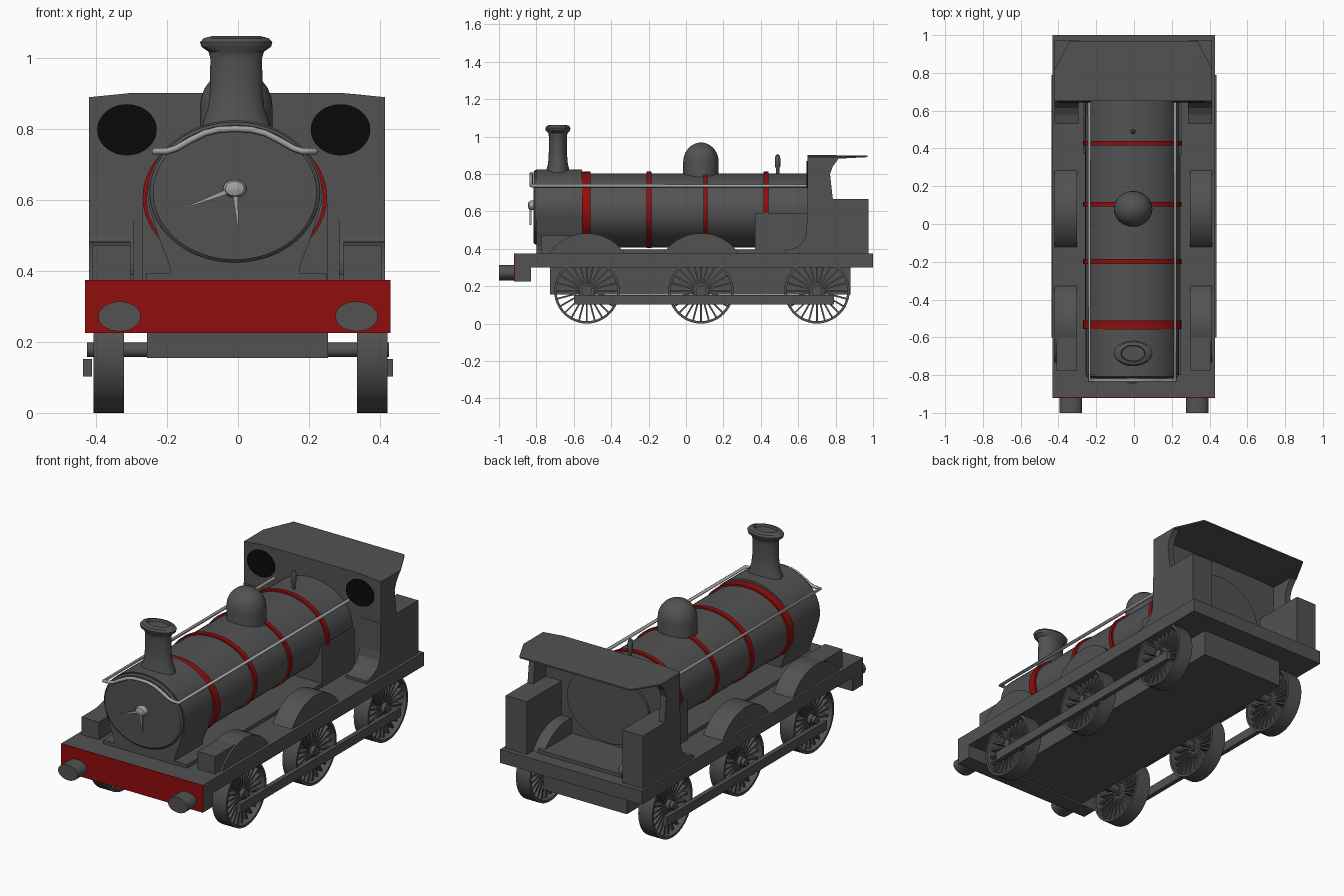
import bpy, bmesh, math
from mathutils import Matrix, Vector

if "Cube" in bpy.data.objects:
    bpy.data.objects.remove(bpy.data.objects["Cube"])


def material(name, rgb):
    m = bpy.data.materials.new(name)
    m.diffuse_color = (*rgb, 1)
    m.use_nodes = True
    m.node_tree.nodes["Principled BSDF"].inputs["Base Color"].default_value = m.diffuse_color
    return m


GREY = material("dark grey", (0.085, 0.085, 0.085))
RED = material("red", (0.28, 0.004, 0.004))
STEEL = material("light steel", (0.36, 0.36, 0.36))
BLACK = material("black", (0.003, 0.003, 0.003))
CX = -0.009  # boiler centre line


def finish(name, bm, mat, smooth=False):
    bmesh.ops.recalc_face_normals(bm, faces=bm.faces)
    me = bpy.data.meshes.new(name)
    bm.to_mesh(me)
    bm.free()
    me.materials.append(mat)
    ob = bpy.data.objects.new(name, me)
    bpy.context.collection.objects.link(ob)
    if smooth:
        bpy.ops.object.select_all(action='DESELECT')
        ob.select_set(True)
        bpy.context.view_layer.objects.active = ob
        bpy.ops.object.shade_smooth_by_angle(angle=math.radians(35))
    return ob


def add_box(bm, x, y, z, mat=Matrix()):
    size = Matrix.Diagonal((x[1] - x[0], y[1] - y[0], z[1] - z[0], 1))
    mid = Matrix.Translation([(a + b) / 2 for a, b in (x, y, z)])
    bmesh.ops.create_cube(bm, size=1, matrix=mat @ mid @ size)


def box(name, x, y, z, mat=GREY):
    bm = bmesh.new()
    add_box(bm, x, y, z)
    return finish(name, bm, mat)


def prism(name, pts, axis, a, b, mat=GREY, smooth=False):
    """Extrude a profile along x (points y,z), y (points x,z) or z (points x,y)."""
    put = {'x': lambda p, d: (d, *p), 'y': lambda p, d: (p[0], d, p[1]),
           'z': lambda p, d: (*p, d)}[axis]
    bm = bmesh.new()
    f = bm.faces.new([bm.verts.new(put(p, a)) for p in pts])
    ext = bmesh.ops.extrude_face_region(bm, geom=[f])
    shift = Vector(put((0, 0), b - a))
    bmesh.ops.translate(bm, vec=shift, verts=[v for v in ext['geom'] if isinstance(v, bmesh.types.BMVert)])
    return finish(name, bm, mat, smooth)


def add_lathe(bm, profile, place, n=48, closed=False):
    """Spin (radius, height) points round local z, capping open ends."""
    rings = [[bm.verts.new(place @ Vector((r * math.cos(t), r * math.sin(t), h)))
              for t in (2 * math.pi * i / n for i in range(n))] for r, h in profile]
    pairs = list(zip(rings, rings[1:]))
    if closed:
        pairs.append((rings[-1], rings[0]))
    for p, q in pairs:
        for i in range(n):
            j = (i + 1) % n
            bm.faces.new((p[i], p[j], q[j], q[i]))
    if not closed:
        bm.faces.new(rings[0])
        bm.faces.new(rings[-1])


def lathe(name, profile, loc, sx=1, sy=1, axis='z', mat=GREY, closed=False):
    rot = {'z': Matrix(), 'y': Matrix.Rotation(-math.pi / 2, 4, 'X'),
           'x': Matrix.Rotation(math.pi / 2, 4, 'Y')}[axis]
    bm = bmesh.new()
    add_lathe(bm, profile, Matrix.Translation(loc) @ rot @ Matrix.Diagonal((sx, sy, 1, 1)), 48, closed)
    return finish(name, bm, mat, True)


def tube(name, pts, radius, mat):
    cu = bpy.data.curves.new(name, 'CURVE')
    cu.dimensions = '3D'
    cu.bevel_depth = radius
    cu.bevel_resolution = 2
    cu.use_fill_caps = True
    sp = cu.splines.new('POLY')
    sp.points.add(len(pts) - 1)
    for p, c in zip(sp.points, pts):
        p.co = (*c, 1)
    cu.materials.append(mat)
    bpy.context.collection.objects.link(bpy.data.objects.new(name, cu))


# Footplate, frames and front beam
box("footplate", (-0.432, 0.43), (-0.90, 1.0), (0.30, 0.375))
box("chassis", (-0.256, 0.254), (-0.727, 0.88), (0.155, 0.30))
box("boiler_bed", (-0.26, 0.25), (-0.80, 0.93), (0.375, 0.395))
box("buffer_beam", (-0.432, 0.43), (-0.915, -0.83), (0.225, 0.375))
box("beam_front", (-0.432, 0.43), (-0.92, -0.915), (0.225, 0.375), RED)
for s in (-1, 1):
    lathe("buffer", [(1, 0), (1, 0.085)], (s * 0.334, -1, 0.272), 0.06, 0.042, 'y')

# Boiler, smokebox and firebox
lathe("boiler", [(1, -0.56), (1, 0.69)], (CX, 0, 0.605), 0.25, 0.198, 'y')
lathe("smokebox", [(1, -0.80), (1, -0.555)], (CX, 0, 0.62), 0.246, 0.205, 'y')
lathe("smokebox_door", [(0.96, -0.815), (1, -0.808), (1, -0.79)], (CX, 0, 0.622), 0.24, 0.198, 'y')
half = [(0.182, 0.375), (0.183, 0.41), (0.195, 0.445), (0.213, 0.49), (0.235, 0.56)]
prism("smokebox_saddle", [(CX + x, z) for x, z in half] + [(CX - x, z) for x, z in half[::-1]],
      'y', -0.80, -0.555)
box("firebox", (CX - 0.251, CX + 0.251), (0.37, 0.66), (0.375, 0.595))
for y0, y1 in ((-0.555, -0.51), (-0.212, -0.185), (0.093, 0.116), (0.415, 0.44)):
    lathe("boiler_band", [(1, y0), (1, y1)], (CX, 0, 0.608), 0.26, 0.204, 'y', RED)
# wider firebox flank hides the lower half of the rear band
box("firebox_flank", (CX - 0.262, CX + 0.262), (0.37, 0.66), (0.375, 0.59))

# Chimney, dome and whistle
lathe("chimney", [(0.1, 0.79), (0.092, 0.825), (0.079, 0.86), (0.074, 0.91), (0.073, 1.0),
                  (0.078, 1.018), (0.098, 1.032), (0.102, 1.045), (0.092, 1.056), (0.065, 1.063),
                  (0.06, 1.05)], (CX + 0.004, -0.685, 0), 1, 0.66)
dome = [(0.102, 0.75), (0.102, 0.865)]
dome += [(0.102 * math.cos(t), 0.865 + 0.103 * math.sin(t))
         for t in (math.radians(a) for a in (15, 30, 45, 60, 72, 82, 88))]
lathe("dome", dome, (CX + 0.004, 0.08, 0), 1, 0.93)
lathe("whistle", [(0.009, 0.78), (0.009, 0.83), (0.014, 0.84), (0.014, 0.885), (0.01, 0.9), (0.004, 0.905)],
      (-0.005, 0.49, 0))

# Handrail looping round the front, and door handles
arc = [(0.227, 0.737), (0.19, 0.738), (0.165, 0.746), (0.125, 0.769), (0.085, 0.789), (0.045, 0.799)]
front = [(CX - x, -0.828, z) for x, z in arc] + [(CX, -0.828, 0.801)] + \
        [(CX + x, -0.828, z) for x, z in arc[::-1]]
tube("handrail", [(CX - 0.227, 0.65, 0.737)] + front + [(CX + 0.227, 0.65, 0.737)], 0.009, STEEL)
lathe("door_knob", [(0.3, -0.845), (0.8, -0.84), (1, -0.83), (1, -0.81)], (CX, 0, 0.632), 0.033, 0.025, 'y', STEEL)
for x, z in ((-0.135, 0.584), (0.0, 0.527)):
    d = Vector((x - CX, 0, z - 0.632))
    side = Vector((d.z, 0, -d.x)).normalized()
    base, tip = Vector((CX, 0, 0.632)), Vector((x, 0, z))
    pts = [base + side * 0.008, tip + side * 0.002, tip - side * 0.002, base - side * 0.008]
    prism("door_handle", [(p.x, p.z) for p in pts], 'y', -0.836, -0.826, STEEL)

# Cab front sheet, windows and roof
L, R = -0.42, 0.414
prism("cab_front", [(L, 0.375), (R, 0.375), (R, 0.888), (0.29, 0.90), (-0.30, 0.90), (L, 0.888)],
      'y', 0.65, 0.675)
for x in (-0.313, 0.289):
    lathe("cab_window", [(1, 0.644), (1, 0.652)], (x, 0, 0.798), 0.084, 0.072, 'y', BLACK)
bm = bmesh.new()
roof = [(L, 0.65, 0.89), (-0.30, 0.65, 0.902), (0.29, 0.65, 0.902), (R, 0.65, 0.89),
        (R, 0.82, 0.89), (0.335, 0.97, 0.898), (-0.34, 0.97, 0.898), (L, 0.82, 0.89)]
top = [bm.verts.new(p) for p in roof]
low = [bm.verts.new((x, y, z - 0.008)) for x, y, z in roof]
for v in (top, low):
    for ids in ((0, 1, 6, 7), (1, 2, 5, 6), (2, 3, 4, 5)):
        bm.faces.new([v[i] for i in ids])
for i in range(8):
    j = (i + 1) % 8
    bm.faces.new((top[i], top[j], low[j], low[i]))
finish("cab_roof", bm, GREY)

# Cab sides, bunkers and swept lower fronts
sheet = [(0.65, 0.375), (0.79, 0.375), (0.785, 0.667), (0.77, 0.80), (0.785, 0.84), (0.82, 0.888), (0.65, 0.888)]
sweep = [(0.66, 0.375), (0.66, 0.663), (0.648, 0.663), (0.645, 0.50), (0.638, 0.46),
         (0.615, 0.425), (0.58, 0.403), (0.53, 0.39), (0.53, 0.375)]
for outer, inner, s in ((L, -0.295, 1), (R, 0.285, -1)):
    prism("cab_side", sheet, 'x', outer, outer + s * 0.035)
    box("bunker", sorted((outer, inner)), (0.66, 0.975), (0.375, 0.665))
    prism("cab_sweep", sweep, 'x', outer, inner)


# Wheel splashers and front boxes
def arch(yc, steps=20):
    a0 = math.asin(0.135 / 0.243)
    return [(yc + 0.243 * math.cos(a), 0.24 + 0.243 * math.sin(a))
            for a in (a0 + (math.pi - 2 * a0) * i / steps for i in range(steps + 1))]


for s in (-1, 1):
    for yc in (-0.53, 0.08):
        prism("splasher", arch(yc), 'x', s * 0.30 - 0.003, s * 0.417 - 0.003, GREY, True)
    prism("cab_splasher", [p for p in arch(0.72) if p[0] > 0.66] + [(0.66, 0.375)],
          'x', s * 0.22, s * 0.31)
    box("front_box", sorted((s * 0.30 - 0.003, s * 0.407 - 0.003)), (-0.775, -0.57), (0.375, 0.472))

# Wheels with spokes, axles and coupling rods
WX, WR = 0.007, 0.175
for yc in (-0.53, 0.08, 0.70):
    lathe("axle", [(0.021, -0.425), (0.021, 0.425)], (0, yc, 0.178), axis='x')
    for s in (-1, 1):
        hub = Vector((WX + s * 0.372, yc, WR))
        lathe("wheel_rim", [(WR, -0.043), (WR, 0.043), (0.162, 0.043), (0.162, -0.043)],
              hub, axis='x', closed=True)
        lathe("wheel_hub", [(0.028, -0.04), (0.028, 0.04)], hub, axis='x')
        bm = bmesh.new()
        for k in range(24):
            turn = Matrix.Translation(hub) @ Matrix.Rotation(2 * math.pi * k / 24, 4, 'X')
            add_box(bm, (-0.02, 0.02), (-0.0045, 0.0045), (0.02, 0.166), turn)
        finish("wheel_spokes", bm, GREY)
for s in (-1, 1):
    box("coupling_rod", sorted((s * 0.412, s * 0.437)), (-0.60, 0.79), (0.102, 0.152))
